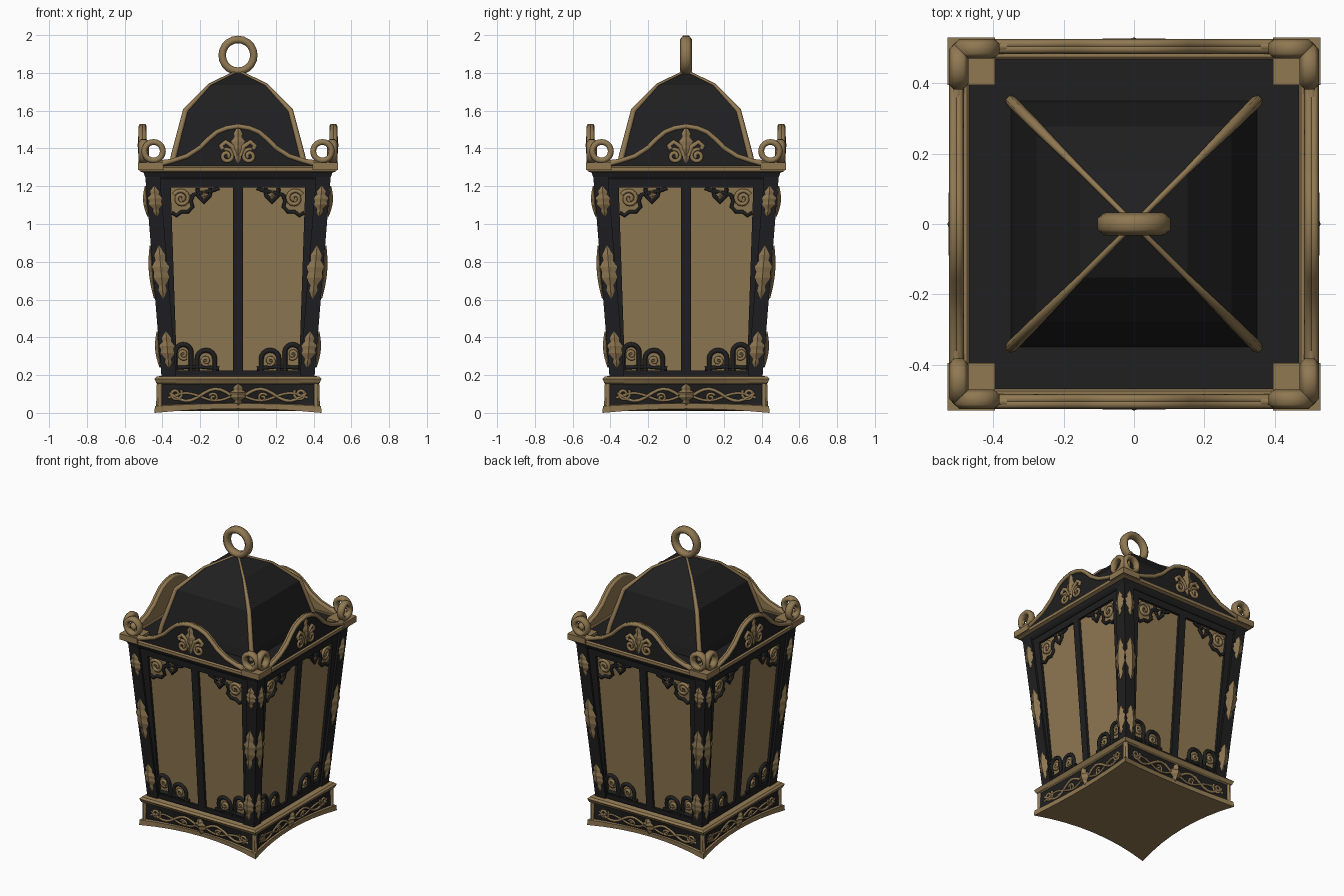
import bpy, bmesh, math
from mathutils import Matrix

cube = bpy.data.objects.get("Cube")
if cube:
    bpy.data.objects.remove(cube, do_unlink=True)


def material(name, rgb):
    m = bpy.data.materials.new(name)
    m.use_nodes = True
    m.diffuse_color = (*rgb, 1)
    m.node_tree.nodes["Principled BSDF"].inputs["Base Color"].default_value = (*rgb, 1)
    return m


BLACK = material("black_iron", (0.014, 0.014, 0.015))
BRASS = material("aged_brass", (0.28, 0.19, 0.085))
MATS = [BLACK, BRASS]


def place(name, mesh):
    ob = bpy.data.objects.new(name, mesh)
    bpy.context.collection.objects.link(ob)
    return ob


def solid(name, verts, faces, mat=BLACK):
    mesh = bpy.data.meshes.new(name)
    mesh.from_pydata(verts, [], faces)
    bm = bmesh.new()
    bm.from_mesh(mesh)
    bmesh.ops.recalc_face_normals(bm, faces=bm.faces)
    bm.to_mesh(mesh)
    bm.free()
    for m in ([mat] if mat else MATS):
        mesh.materials.append(m)
    return place(name, mesh)


def around(ob):
    """Repeat a front part on the other three sides."""
    for k in (1, 2, 3):
        c = ob.copy()
        c.rotation_euler.z = k * math.pi / 2
        bpy.context.collection.objects.link(c)


def w(z):
    """Half width of the tapered body."""
    return 0.405 + 0.081 * (z - 0.19)


def glass_y(z):
    return -w(z) + 0.03


def loft(name, rings, mats, n=1):
    """Square rings (half, z, bow, lift); mats: bottom cap, bands, top cap."""
    verts, faces = [], []
    for h, z, bow, lift in rings:
        for k in range(4):
            for i in range(n):
                t = 2 * i / n - 1
                x, y = t * h, -h + bow * (1 - t * t)
                for _ in range(k):
                    x, y = -y, x
                verts.append((x, y, z + lift * (1 - t * t)))
    m = 4 * n
    faces.append(list(range(m))[::-1])
    for r in range(len(rings) - 1):
        for i in range(m):
            j = (i + 1) % m
            faces.append((r * m + i, r * m + j, r * m + m + j, r * m + m + i))
    faces.append(list(range(len(verts) - m, len(verts))))
    ob = solid(name, verts, faces, None)
    for i, p in enumerate(ob.data.polygons):
        p.material_index = mats[(i - 1) // m + 1] if i else mats[0]
    return ob


def prism(name, poly, front, back, mat=BLACK):
    """Plate with an x-z outline between two depth functions."""
    n = len(poly)
    verts = [(x, f(z), z) for f in (front, back) for x, z in poly]
    faces = [range(n), range(n, 2 * n)]
    faces += [(i, (i + 1) % n, n + (i + 1) % n, n + i) for i in range(n)]
    return solid(name, verts, [tuple(f) for f in faces], mat)


def tube(name, pts, r, mat=BRASS, radii=None, cyclic=False):
    cu = bpy.data.curves.new(name, "CURVE")
    cu.dimensions = "3D"
    cu.bevel_depth, cu.bevel_resolution, cu.use_fill_caps = r, 1, True
    sp = cu.splines.new("POLY")
    sp.points.add(len(pts) - 1)
    sp.use_cyclic_u = cyclic
    for i, p in enumerate(pts):
        sp.points[i].co = (*p, 1)
        sp.points[i].radius = radii[i] if radii else 1
    tmp = place(name, cu)
    dg = bpy.context.evaluated_depsgraph_get()
    mesh = bpy.data.meshes.new_from_object(tmp.evaluated_get(dg))
    bpy.data.objects.remove(tmp, do_unlink=True)
    mesh.materials.clear()
    mesh.materials.append(mat)
    mesh.shade_smooth()
    return place(name, mesh)


def spiral(cx, cz, r, turns, start, s=1):
    n = int(14 * turns)
    out = []
    for i in range(n + 1):
        a, q = start + 2 * math.pi * turns * i / n, r * (1 - 0.8 * i / n)
        out.append((s * (cx + q * math.cos(a)), cz + q * math.sin(a)))
    return out


def line(name, pts, r, mat, y):
    around(tube(name, [(x, y(z), z) for x, z in pts], r, mat))


LEAF = [(0, 0.05), (0.15, 0.45), (0.25, 0.35), (0.4, 0.9), (0.5, 0.75),
        (0.6, 1), (0.72, 0.5), (0.82, 0.6), (1, 0.05)]


def leaf(name, cx, z0, z1, half, y, rise=0.022):
    """Scalloped leaf with a raised ridge."""
    verts, faces = [], []
    for t, q in LEAF:
        z = z0 + t * (z1 - z0)
        lift = rise * math.sin(math.pi * (0.1 + 0.8 * t))
        verts += [(cx(z) + sx * half * q, y(z) - (lift if sx == 0 else 0.004), z)
                  for sx in (-1, 0, 1)]
        verts.append((cx(z), y(z) + 0.01, z))
    for i in range(len(LEAF) - 1):
        a = 4 * i
        for p, q in ((0, 1), (1, 2), (2, 3), (3, 0)):
            faces.append((a + p, a + q, a + 4 + q, a + 4 + p))
    faces += [(0, 1, 2, 3), tuple(len(verts) - k for k in (1, 2, 3, 4))]
    around(solid(name, verts, faces, BRASS))


# Base plinth with bowed sides
loft("base", [(0.442, 0, 0.045, 0.022), (0.44, 0.035, 0.04, 0.015), (0.424, 0.042, 0.035, 0.01),
              (0.42, 0.15, 0.008, 0), (0.432, 0.157, 0.005, 0), (0.442, 0.18, 0, 0),
              (0.43, 0.192, 0, 0), (0.40, 0.197, 0, 0)], [1, 1, 1, 0, 1, 1, 1, 1, 0], 8)


def base_y(x, z):
    q = (z - 0.042) / 0.108
    return -(0.424 - 0.004 * q) + (0.035 - 0.027 * q) * (1 - (x / 0.42) ** 2)


def base_line(name, pts, r):
    around(tube(name, [(x, base_y(x, z), z) for x, z in pts], r))


leaf("base_leaf", lambda z: 0, 0.035, 0.155, 0.045, lambda z: base_y(0, z), 0.03)
for s in (-1, 1):
    base_line("base_corner_bar", [(s * 0.414, 0.035), (s * 0.414, 0.155)], 0.012)
    base_line("base_vine", [(s * (0.04 + 0.027 * i), 0.095 + 0.032 * math.sin(i * 0.55))
                            for i in range(13)], 0.009)
    base_line("base_stem", [(s * (0.04 + 0.03 * i), 0.085 - 0.02 * math.sin(i * 0.6))
                            for i in range(12)], 0.007)
    base_line("base_scroll", spiral(0.33, 0.1, 0.035, 1.4, 2.5, s), 0.008)
    base_line("base_scroll", spiral(0.13, 0.08, 0.025, 1.3, 0.5, s), 0.007)

# Tapered glass body
loft("glass", [(w(0.19) - 0.03, 0.19, 0, 0), (w(1.25) - 0.03, 1.25, 0, 0)], [0, 1, 0])


def frame_y(z):
    return -w(z) + 0.014


# Corner posts, stiles, mullions and rails
P = 0.078
around(prism("corner_post", [(-w(z) + d, z) for z, d in ((0.19, 0), (0.19, P), (1.25, P), (1.25, 0))],
             lambda z: -w(z), lambda z: -w(z) + P))
bars = {"mullion": [(-0.026, 0.2), (0.026, 0.2), (0.026, 1.22), (-0.026, 1.22)],
        "bottom_rail": [(-0.36, 0.19), (0.36, 0.19), (0.36, 0.225), (-0.36, 0.225)],
        "top_rail": [(-0.44, 1.193), (0.44, 1.193), (0.44, 1.25), (-0.44, 1.25)]}
for s in (-1, 1):
    bars["stile_%d" % s] = [(s * 0.322, 0.19), (s * 0.36, 0.19), (s * 0.44, 1.25), (s * 0.358, 1.25)]
for name, poly in bars.items():
    around(prism(name, poly, frame_y, lambda z: -w(z) + 0.06))

# Leaves on the posts
for s in (-1, 1):
    for z0, z1, half in ((1.04, 1.2, 0.04), (0.605, 0.885, 0.048), (0.24, 0.43, 0.042)):
        leaf("post_leaf", lambda z: s * (w(z) - 0.043), z0, z1, half, lambda z: -w(z))


# Scrollwork in the pane corners
def filigree_y(z):
    return glass_y(z) - 0.004


for s in (-1, 1):
    top = [(0.35, 1.06), (0.325, 1.045), (0.3, 1.065), (0.265, 1.065), (0.24, 1.09),
           (0.25, 1.125), (0.235, 1.155), (0.2, 1.165), (0.14, 1.175), (0.1, 1.19)]
    line("top_bracket", [(s * x, z) for x, z in top], 0.011, BLACK, filigree_y)
    line("top_scroll", spiral(0.3, 1.135, 0.045, 1.6, 0.5, s), 0.012, BRASS, filigree_y)
    line("top_scroll_shadow", spiral(0.275, 1.15, 0.03, 1.2, 3, s), 0.006, BLACK, filigree_y)
    line("top_pendant", [(s * x, z) for x, z in ((0.215, 1.19), (0.21, 1.15), (0.18, 1.115),
         (0.15, 1.15), (0.145, 1.19))], 0.011, BLACK, filigree_y)
    leaf("pendant_leaf", lambda z: s * 0.18, 1.13, 1.185, 0.018, filigree_y, 0.012)
    for cx, cz, r in ((0.17, 0.285, 0.047), (0.29, 0.32, 0.042)):
        arch = [(cx - r, 0.225)] + [(cx - r * math.cos(a * math.pi / 8), cz + r * math.sin(a * math.pi / 8))
                                    for a in range(9)] + [(cx + r, 0.225)]
        line("bottom_arch", [(s * x, z) for x, z in arch], 0.013, BLACK, filigree_y)
        line("bottom_scroll", spiral(cx, cz - 0.01, 0.026, 1.3, 4, s), 0.01, BRASS, filigree_y)
    line("bottom_link", [(s * 0.1, 0.235), (s * 0.2, 0.245), (s * 0.32, 0.24)], 0.012, BLACK, filigree_y)

# Cornice and roof deck
loft("cornice", [(0.48, 1.235, 0, 0), (0.492, 1.25, 0, 0), (0.5, 1.272, 0, 0), (0.522, 1.28, 0, 0),
                 (0.522, 1.3, 0, 0), (0.508, 1.31, 0, 0), (0.475, 1.312, 0, 0), (0.47, 1.308, 0, 0)],
     [0, 0, 0, 1, 1, 1, 1, 1, 0])

# Domed roof, ribs and hanging ring
DOME = [(0.35, 1.305), (0.34, 1.36), (0.278, 1.6), (0.152, 1.735), (0.012, 1.805)]
loft("dome", [(h, z, 0, 0) for h, z in DOME], [0] * 6)
around(tube("dome_rib", [(-h, -h, z) for h, z in DOME], 0.015, BRASS, [1.1, 1.1, 1, 0.6, 0.5]))


def ring(name, centre, major, minor, depth):
    pts = [(major * math.cos(a * math.pi / 10), 0, major * math.sin(a * math.pi / 10)) for a in range(20)]
    ob = tube(name, pts, minor, BRASS, cyclic=True)
    ob.data.transform(Matrix.Translation(centre) @ Matrix.Diagonal((1, depth, 1, 1)))
    return ob


ring("hanging_ring", (0, 0, 1.893), 0.084, 0.023, 1.4)

# Pediments: black front, brass back and edge
half = [(0.40, 1.32), (0.345, 1.335), (0.27, 1.36), (0.2, 1.405), (0.15, 1.455), (0.11, 1.488),
        (0.06, 1.508), (0, 1.518)]
curve = [(-x, z) for x, z in half] + half[-2::-1]
ped = prism("pediment", [(-0.4, 1.3)] + curve + [(0.4, 1.3)], lambda z: -0.512, lambda z: -0.488, None)
for p in ped.data.polygons:
    p.material_index = 0 if p.normal.y < -0.9 else 1
around(ped)
for y in (-0.512, -0.498):
    line("pediment_rim", curve, 0.014, BRASS, lambda z: y)


# Pediment flower
def flower_y(z):
    return -0.513


leaf("flower_centre", lambda z: 0, 1.32, 1.515, 0.036, flower_y, 0.018)
for s in (-1, 1):
    line("flower_scroll", spiral(0.06, 1.36, 0.038, 1.5, 1.2, s), 0.011, BRASS, flower_y)
    line("flower_petal", [(s * x, z) for x, z in ((0.01, 1.36), (0.03, 1.41), (0.065, 1.435),
         (0.09, 1.415), (0.08, 1.395))], 0.014, BRASS, flower_y)

    # Corner scrolls
    around(ring("corner_scroll", (s * 0.447, -0.499, 1.385), 0.049, 0.018, 1.55))
    line("scroll_tail", [(s * 0.47, 1.335), (s * 0.42, 1.325), (s * 0.36, 1.332)], 0.014, BRASS,
         lambda z: -0.505)

# Corner plates under the scrolls
around(prism("corner_plate", [(-0.53, 1.285), (-0.395, 1.285), (-0.395, 1.325), (-0.53, 1.325)],
             lambda z: -0.53, lambda z: -0.395, BRASS))
